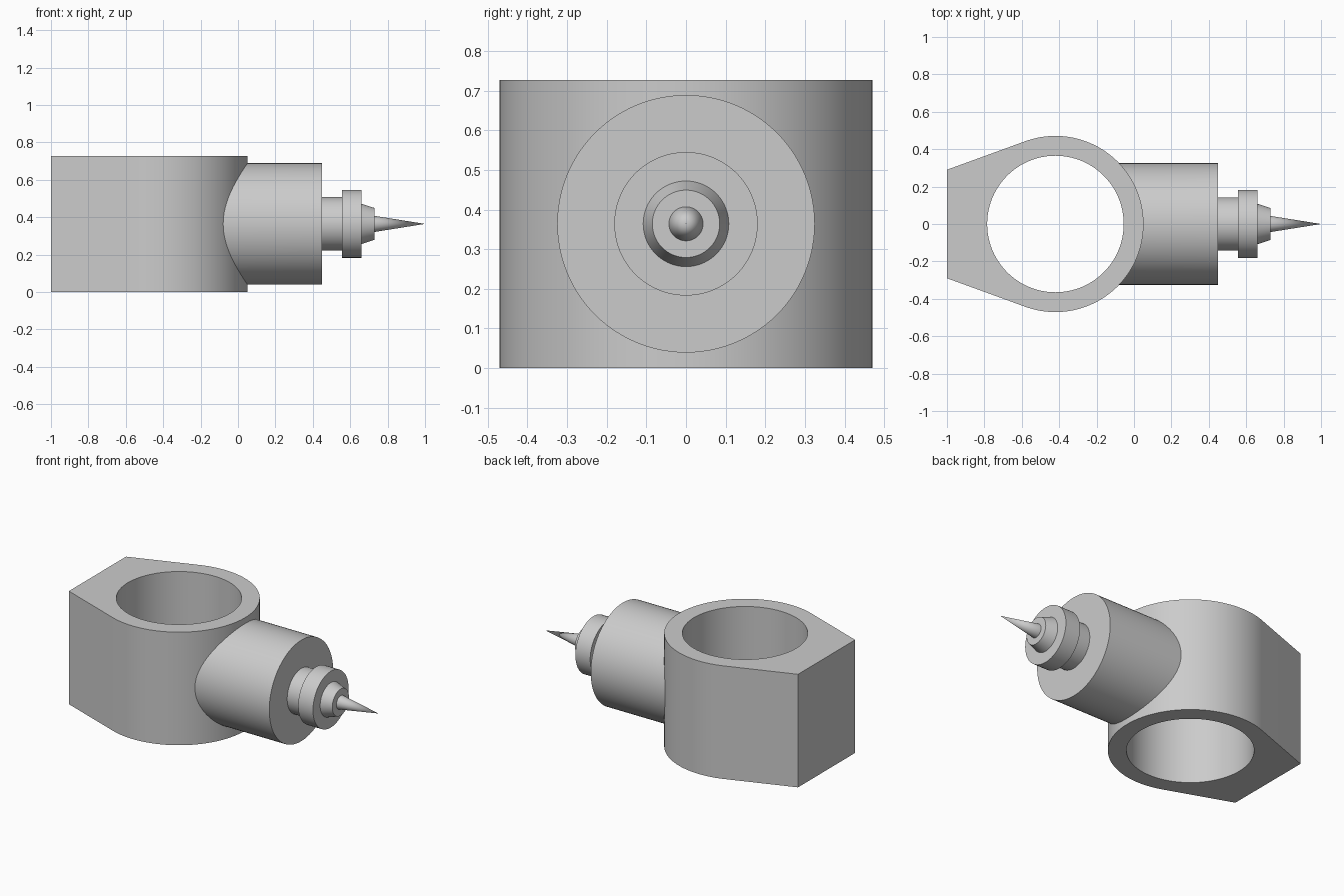
import bpy
import bmesh
from math import cos, sin, sqrt, atan2, acos, hypot, pi, radians

cube = bpy.data.objects.get("Cube")
if cube:
    bpy.data.objects.remove(cube, do_unlink=True)

HEIGHT, AXIS_Z = 0.727, 0.364
RING_X, OUTER, INNER = -0.42, 0.471, 0.365
FLAT_X, FLAT_Y = -1.0, 0.29
SEGMENTS = 96

grey = bpy.data.materials.new("plain grey")
grey.use_nodes = True
grey.diffuse_color = (0.6, 0.6, 0.6, 1)
grey.node_tree.nodes["Principled BSDF"].inputs["Base Color"].default_value = (0.6, 0.6, 0.6, 1)


def finish(bm, name):
    bmesh.ops.recalc_face_normals(bm, faces=bm.faces[:])
    mesh = bpy.data.meshes.new(name)
    bm.to_mesh(mesh)
    bm.free()
    mesh.materials.append(grey)
    obj = bpy.data.objects.new(name, mesh)
    bpy.context.collection.objects.link(obj)
    bpy.ops.object.select_all(action='DESELECT')
    obj.select_set(True)
    bpy.context.view_layer.objects.active = obj
    bpy.ops.object.shade_smooth_by_angle(angle=radians(15))
    return obj


def arc(radius, start, end, count):
    angles = [start + (end - start) * i / count for i in range(count + 1)]
    return [(RING_X + radius * cos(a), radius * sin(a)) for a in angles]


# Clamp ring: round outline running tangentially to a flat back, with a bore
def clamp_ring():
    dx = FLAT_X - RING_X
    tangent = atan2(FLAT_Y, dx) - acos(OUTER / hypot(dx, FLAT_Y))
    outline = arc(OUTER, -tangent, tangent, SEGMENTS)
    outline += [(FLAT_X, FLAT_Y), (FLAT_X, -FLAT_Y)]
    bore = arc(INNER, 0, 2 * pi, SEGMENTS)[:-1]
    bm = bmesh.new()
    edges = []
    for loop in (outline, bore):
        verts = [bm.verts.new((x, y, 0)) for x, y in loop]
        edges += [bm.edges.new((verts[i - 1], verts[i])) for i in range(len(verts))]
    bmesh.ops.triangle_fill(bm, edges=edges, use_beauty=True, use_dissolve=False)
    top = bmesh.ops.extrude_face_region(bm, geom=bm.faces[:])["geom"]
    top_verts = [g for g in top if isinstance(g, bmesh.types.BMVert)]
    bmesh.ops.translate(bm, verts=top_verts, vec=(0, 0, HEIGHT))
    finish(bm, "clamp_ring")


# Turned part along the x axis; a saddle end follows the wall of the ring
def turned(name, x0, r0, x1, r1, saddle=False):
    bm = bmesh.new()
    start, end = [], []
    for i in range(SEGMENTS):
        c, s = cos(2 * pi * i / SEGMENTS), sin(2 * pi * i / SEGMENTS)
        x = x0
        if saddle:
            x = RING_X + sqrt((OUTER - 0.02) ** 2 - (r0 * c) ** 2)
        start.append(bm.verts.new((x, r0 * c, AXIS_Z + r0 * s)))
        if r1 > 0:
            end.append(bm.verts.new((x1, r1 * c, AXIS_Z + r1 * s)))
    if r1 == 0:
        end = [bm.verts.new((x1, 0, AXIS_Z))] * SEGMENTS
    else:
        bm.faces.new(end)
    if not saddle:
        bm.faces.new(start)
    for i in range(SEGMENTS):
        quad = [start[i - 1], start[i], end[i], end[i - 1]]
        bm.faces.new(quad if r1 > 0 else quad[:3])
    finish(bm, name)


clamp_ring()
turned("nozzle_body", 0, 0.325, 0.45, 0.325, saddle=True)
turned("neck", 0.44, 0.143, 0.56, 0.143)
turned("flange", 0.555, 0.181, 0.66, 0.181)
turned("tapered_collar", 0.66, 0.108, 0.73, 0.085)
turned("needle", 0.73, 0.043, 1.0, 0)
